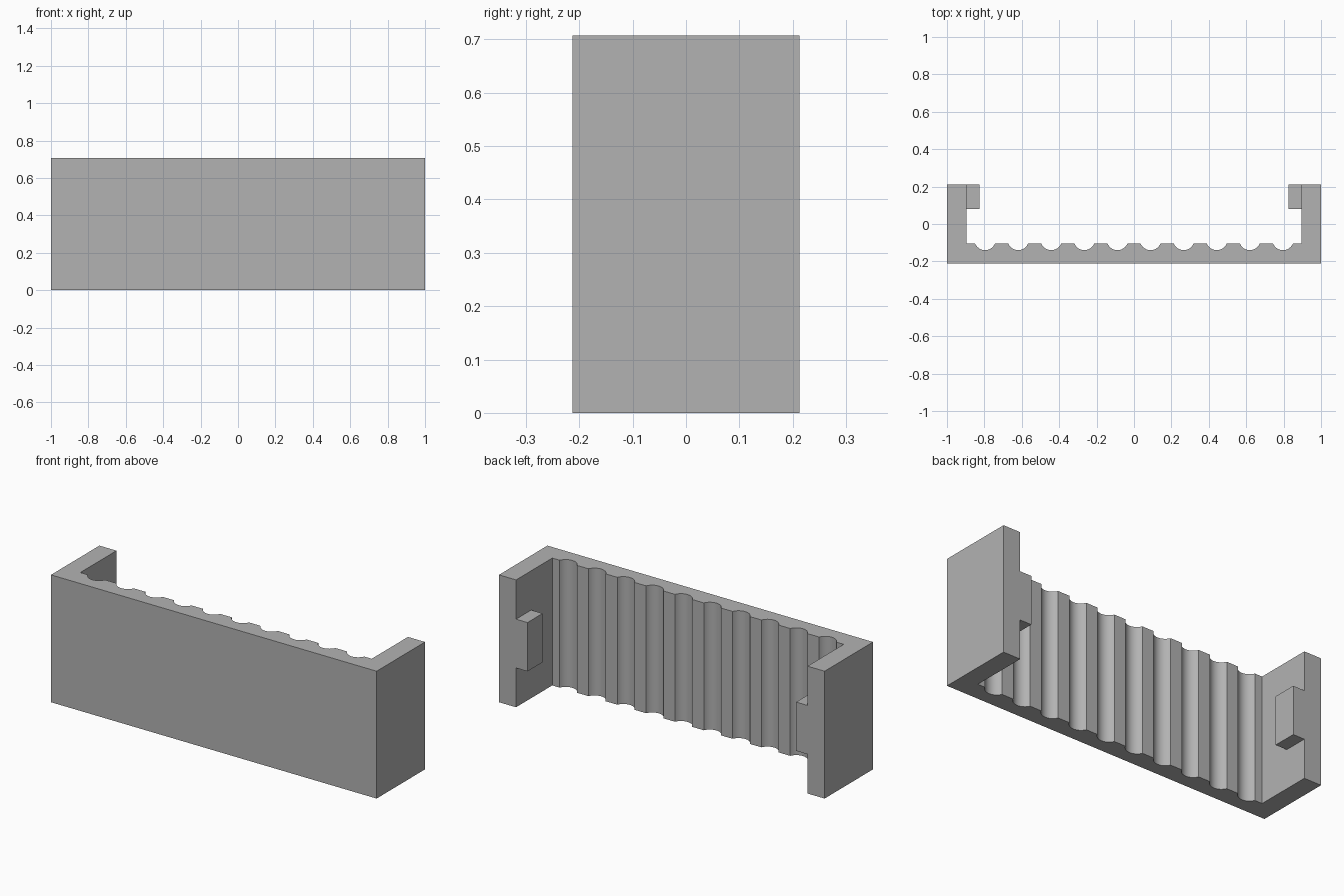
import bpy
import bmesh
import math

HEIGHT = 0.707
HALF_DEPTH = 0.2125
WALL_X = 0.895        # inner face of the side walls
PLATE_Y = -0.105      # inner face of the front plate
GROOVES = 10
PITCH = 0.177
HALF_GROOVE = 0.053
GROOVE_DEPTH = 0.035
ARC_STEPS = 12

if "Cube" in bpy.data.objects:
    bpy.data.objects.remove(bpy.data.objects["Cube"], do_unlink=True)

grey = bpy.data.materials.new("plain grey")
grey.use_nodes = True
colour = (0.448, 0.448, 0.448, 1)
grey.diffuse_color = colour
grey.node_tree.nodes["Principled BSDF"].inputs["Base Color"].default_value = colour


def extrude_profile(name, points, bottom, top):
    """Raise a closed outline in x and y into a solid."""
    bm = bmesh.new()
    base = bm.faces.new([bm.verts.new((x, y, bottom)) for x, y in points])
    raised = bmesh.ops.extrude_face_region(bm, geom=[base], use_keep_orig=True)
    verts = [v for v in raised["geom"] if isinstance(v, bmesh.types.BMVert)]
    bmesh.ops.translate(bm, verts=verts, vec=(0, 0, top - bottom))
    bmesh.ops.recalc_face_normals(bm, faces=bm.faces)
    mesh = bpy.data.meshes.new(name)
    bm.to_mesh(mesh)
    bm.free()
    mesh.materials.append(grey)
    obj = bpy.data.objects.new(name, mesh)
    bpy.context.collection.objects.link(obj)
    return obj


def groove_arc(centre):
    """Circular arc scooped into the plate, running from left to right."""
    radius = (HALF_GROOVE ** 2 + GROOVE_DEPTH ** 2) / (2 * GROOVE_DEPTH)
    sweep = math.asin(HALF_GROOVE / radius)
    middle_y = PLATE_Y - GROOVE_DEPTH + radius
    angles = [sweep * (2 * i / ARC_STEPS - 1) for i in range(ARC_STEPS + 1)]
    return [(centre + radius * math.sin(a), middle_y - radius * math.cos(a))
            for a in angles]


# Channel body: front plate, two side walls and the row of grooves
outline = [(1, -HALF_DEPTH), (-1, -HALF_DEPTH), (-1, HALF_DEPTH),
           (-WALL_X, HALF_DEPTH), (-WALL_X, PLATE_Y)]
for i in range(GROOVES):
    outline += groove_arc((i - (GROOVES - 1) / 2) * PITCH)
outline += [(WALL_X, PLATE_Y), (WALL_X, HALF_DEPTH), (1, HALF_DEPTH)]
body = extrude_profile("grooved_channel", outline, 0, HEIGHT)

# Smooth the grooves while keeping every corner crisp
bpy.ops.object.select_all(action="DESELECT")
body.select_set(True)
bpy.context.view_layer.objects.active = body
bpy.ops.object.shade_smooth_by_angle(angle=math.radians(30))

# Retaining tabs on the inner faces of the side walls
for side, label in ((1, "left"), (-1, "right")):
    inner, outer = side * 0.825, side * WALL_X
    corners = [(inner, 0.08), (outer, 0.08), (outer, HALF_DEPTH), (inner, HALF_DEPTH)]
    extrude_profile(label + "_tab", corners, 0.218, 0.489)
